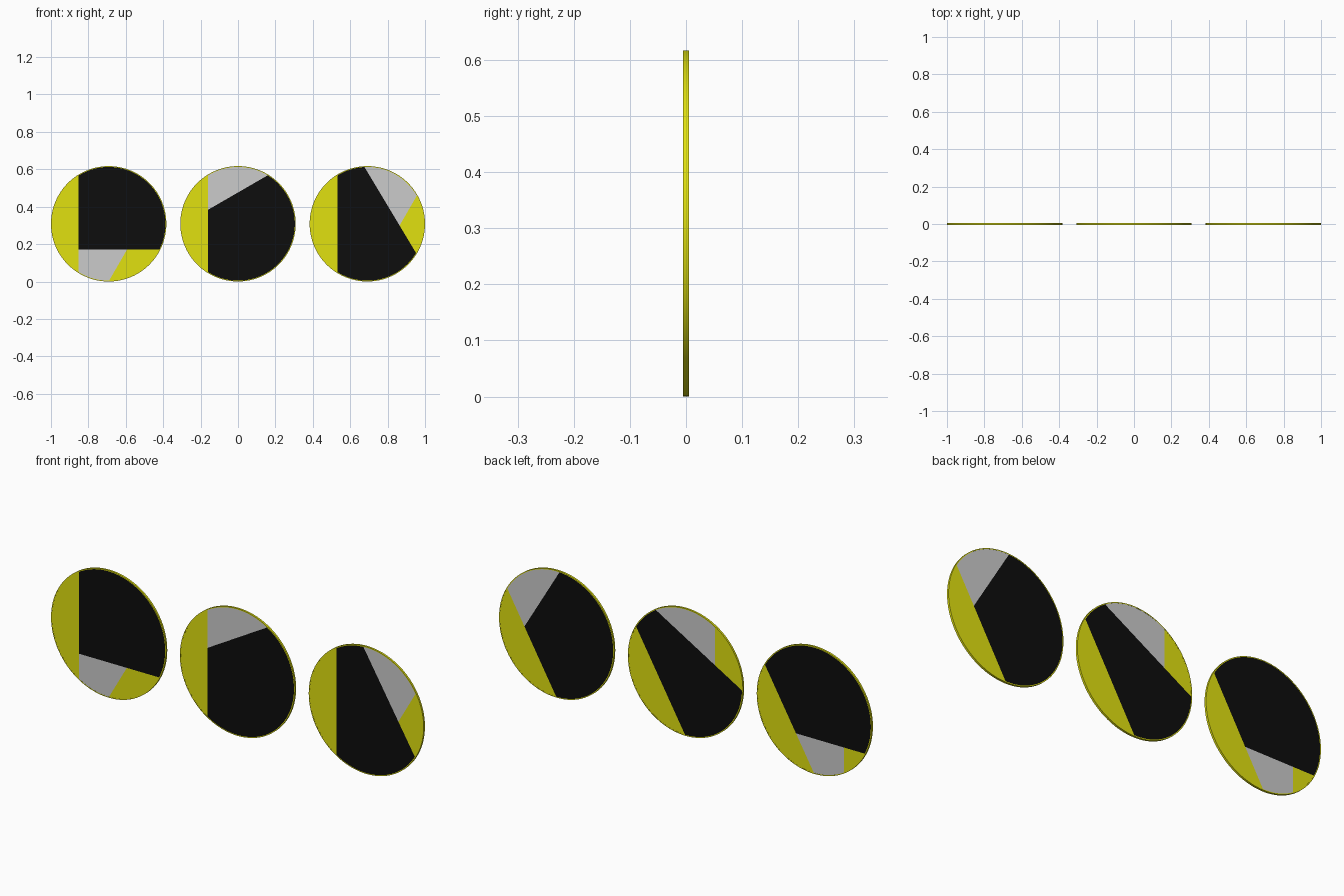
import bpy, bmesh, math
from mathutils import Vector

if "Cube" in bpy.data.objects:
    bpy.data.objects.remove(bpy.data.objects["Cube"])

R, RIM, HALF = 0.3085, 0.304, 0.005   # outer radius, inner rim radius, half thickness
SEG = 96
CENTRES = (-0.6915, 0.0, 0.6915)


def material(name, rgb):
    m = bpy.data.materials.new(name)
    m.diffuse_color = (*rgb, 1)
    m.use_nodes = True
    m.node_tree.nodes["Principled BSDF"].inputs["Base Color"].default_value = m.diffuse_color
    return m


YELLOW = material("yellow", (0.75, 0.75, 0.005))
BLACK = material("black", (0.004, 0.004, 0.004))
WHITE = material("white", (1, 1, 1))


def finish(bm, name, mat, x):
    me = bpy.data.meshes.new(name)
    bm.to_mesh(me)
    bm.free()
    me.materials.append(mat)
    ob = bpy.data.objects.new(name, me)
    ob.location = (x, 0, R)
    bpy.context.collection.objects.link(ob)
    return ob


def ring_points(r, y):
    return [(r * math.cos(2 * math.pi * i / SEG), y, r * math.sin(2 * math.pi * i / SEG))
            for i in range(SEG)]


def rim(name, x):
    # closed band with a rectangular section
    bm = bmesh.new()
    section = [(R, -HALF), (R, HALF), (RIM, HALF), (RIM, -HALF)]
    loops = [[bm.verts.new(p) for p in ring_points(r, y)] for r, y in section]
    for k in range(4):
        a, b = loops[k], loops[(k + 1) % 4]
        for i in range(SEG):
            j = (i + 1) % SEG
            bm.faces.new((a[i], a[j], b[j], b[i]))
    bmesh.ops.recalc_face_normals(bm, faces=bm.faces)
    ob = finish(bm, name, YELLOW, x)
    bpy.context.view_layer.objects.active = ob
    ob.select_set(True)
    bpy.ops.object.shade_smooth_by_angle(angle=math.radians(30))
    ob.select_set(False)


def tile(name, mat, x, side, cuts):
    # round sheet trimmed by chords; each cut keeps points with normal . p < distance
    bm = bmesh.new()
    y = side * (HALF - 0.0005)
    f = bm.faces.new([bm.verts.new(p) for p in ring_points(RIM + 0.001, y)])
    f.normal_update()
    if f.normal.y * side < 0:
        f.normal_flip()
    for n, d in cuts:
        bmesh.ops.bisect_plane(bm, geom=bm.verts[:] + bm.edges[:] + bm.faces[:],
                               plane_co=n * d, plane_no=n, clear_outer=True)
    if bm.faces:
        finish(bm, name, mat, x)
    else:
        bm.free()


def chord(angle, d):
    a = math.radians(angle)
    return Vector((math.cos(a), 0, math.sin(a))), d


def outside(c):
    return -c[0], -c[1]


LEFT = chord(180, 0.16)      # yellow segment lying on top at the front
RIGHT = chord(-30, 0.154)    # yellow segment lying on top at the back
EDGES = (chord(-90, 0.138), chord(120, 0.145), chord(31, 0.143))  # edge of black sheet

for number, (x, edge) in enumerate(zip(CENTRES, EDGES), 1):
    rim(f"disc_{number}_rim", x)
    for label, side, top, low in (("front", -1, LEFT, RIGHT), ("back", 1, RIGHT, LEFT)):
        base = f"disc_{number}_{label}_"
        tile(base + "upper_segment", YELLOW, x, side, [outside(top)])
        tile(base + "black_sheet", BLACK, x, side, [top, edge])
        tile(base + "white_sheet", WHITE, x, side, [top, outside(edge), low])
        tile(base + "lower_segment", YELLOW, x, side, [top, outside(edge), outside(low)])
